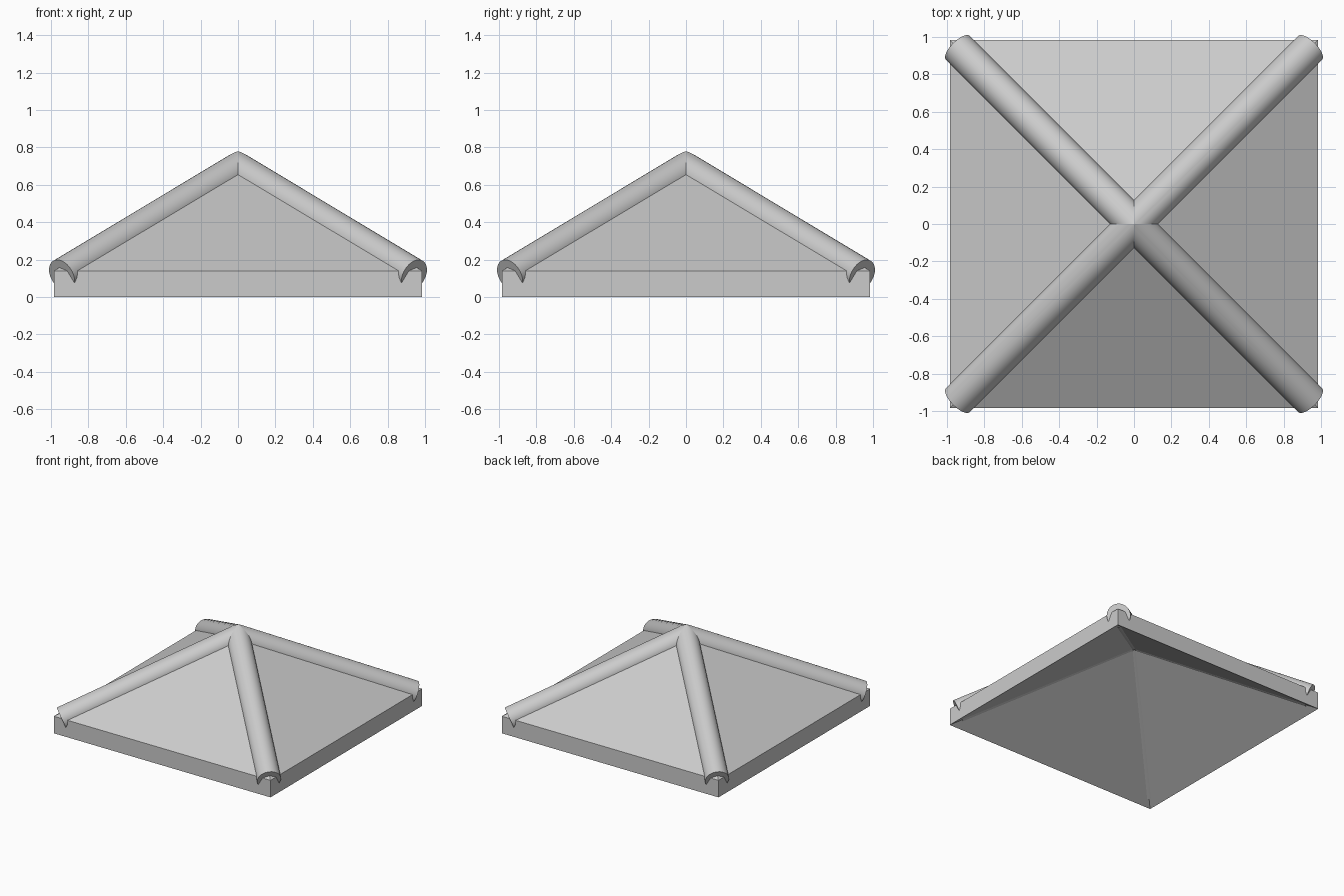
import bpy, bmesh, math
from mathutils import Vector, Matrix

cube = bpy.data.objects.get("Cube")
if cube:
    bpy.data.objects.remove(cube, do_unlink=True)

HALF = 0.985      # half width of the roof
EAVE = 0.14       # height of the vertical edge
APEX = 0.73       # top of the panels
RADIUS = 0.09     # ridge cap radius
TOP = Vector((0, 0, 0.682))        # where the ridge axes meet
END = Vector((0.942, 0.942, 0.116))  # outer end of a ridge axis

grey = bpy.data.materials.new("light_grey")
grey.use_nodes = True
colour = (0.6, 0.6, 0.6, 1)
grey.diffuse_color = colour
grey.node_tree.nodes["Principled BSDF"].inputs["Base Color"].default_value = colour


def finish(name, bm):
    bmesh.ops.recalc_face_normals(bm, faces=bm.faces)
    mesh = bpy.data.meshes.new(name)
    bm.to_mesh(mesh)
    bm.free()
    mesh.materials.append(grey)
    obj = bpy.data.objects.new(name, mesh)
    bpy.context.collection.objects.link(obj)
    return obj


# Hollow pyramid roof: outer and inner skins joined by the vertical edge
bm = bmesh.new()
corners = [(-1, -1), (1, -1), (1, 1), (-1, 1)]
lower = [bm.verts.new((x * HALF, y * HALF, 0)) for x, y in corners]
upper = [bm.verts.new((x * HALF, y * HALF, EAVE)) for x, y in corners]
inner_tip = bm.verts.new((0, 0, APEX - EAVE))
outer_tip = bm.verts.new((0, 0, APEX))
for i in range(4):
    j = (i + 1) % 4
    bm.faces.new((lower[i], lower[j], upper[j], upper[i]))
    bm.faces.new((upper[i], upper[j], outer_tip))
    bm.faces.new((lower[j], lower[i], inner_tip))
finish("roof_panels", bm)

# Four round ridge caps, mitred where they meet at the peak
axis = (END - TOP).normalized()
start = TOP - axis * 0.3
for n, side in enumerate(("back_left", "back_right", "front_right", "front_left")):
    bm = bmesh.new()
    place = Matrix.Translation((start + END) / 2) @ axis.to_track_quat('Z', 'Y').to_matrix().to_4x4()
    bmesh.ops.create_cone(bm, cap_ends=True, segments=32, radius1=RADIUS, radius2=RADIUS,
                          depth=(END - start).length, matrix=place)
    for normal in ((1, 0, 0), (0, 1, 0)):
        geom = bm.verts[:] + bm.edges[:] + bm.faces[:]
        cut = bmesh.ops.bisect_plane(bm, geom=geom, plane_co=(0, 0, 0), plane_no=normal,
                                     clear_inner=True)
    bmesh.ops.rotate(bm, verts=bm.verts, matrix=Matrix.Rotation(n * math.pi / 2, 3, 'Z'))
    cap = finish("ridge_cap_" + side, bm)
    bpy.ops.object.select_all(action='DESELECT')
    cap.select_set(True)
    bpy.context.view_layer.objects.active = cap
    bpy.ops.object.shade_smooth_by_angle(angle=math.radians(40))
